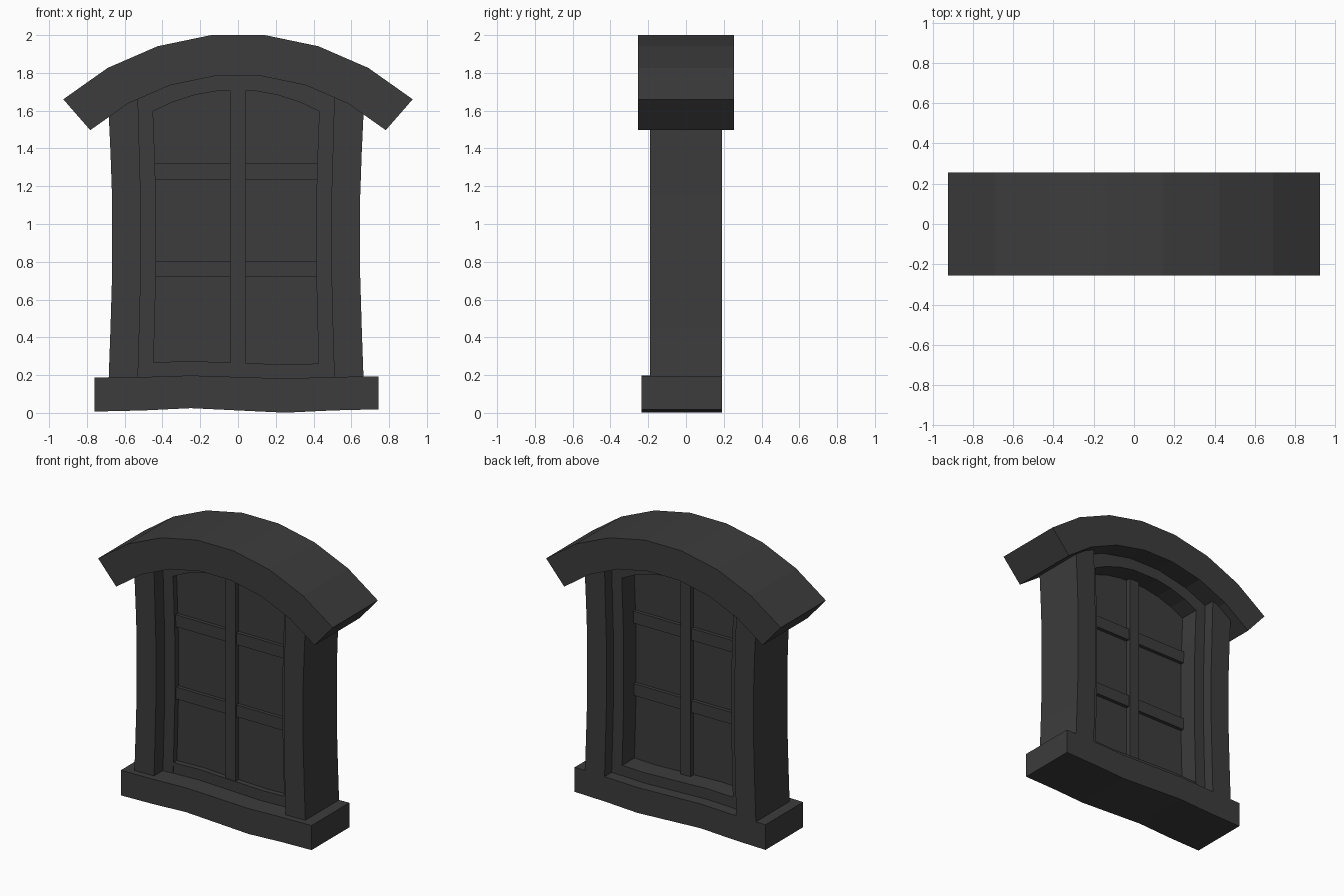
import bpy, bmesh, math

if "Cube" in bpy.data.objects:
    bpy.data.objects.remove(bpy.data.objects["Cube"])

CX = -0.01  # centre line of the window body

mat = bpy.data.materials.new("dark_grey")
mat.diffuse_color = (0.045, 0.045, 0.045, 1)
mat.use_nodes = True
mat.node_tree.nodes["Principled BSDF"].inputs["Base Color"].default_value = mat.diffuse_color


def strip(name, side_a, side_b, y0, y1):
    """Solid strip between two matching x-z polylines, from depth y0 to y1."""
    bm = bmesh.new()
    rings = []
    for a, b in zip(side_a, side_b):
        rings.append([bm.verts.new((p[0], y, p[1]))
                      for p, y in ((a, y0), (b, y0), (b, y1), (a, y1))])
    for r, s in zip(rings, rings[1:]):
        for i in range(4):
            j = (i + 1) % 4
            bm.faces.new((r[i], r[j], s[j], s[i]))
    bm.faces.new(rings[0])
    bm.faces.new(rings[-1][::-1])
    bmesh.ops.recalc_face_normals(bm, faces=bm.faces)
    me = bpy.data.meshes.new(name)
    bm.to_mesh(me)
    bm.free()
    me.materials.append(mat)
    ob = bpy.data.objects.new(name, me)
    bpy.context.collection.objects.link(ob)
    return ob


def box(name, x0, x1, y0, y1, z0, z1):
    return strip(name, [(x0, z0), (x1, z0)], [(x0, z1), (x1, z1)], y0, y1)


def under_roof(d):  # height just inside the roof underside
    return 0.6 + math.sqrt(1.2 ** 2 - d * d)


def arch(d):  # underside of the arched frame rail
    return 0.801 + math.sqrt(0.909 ** 2 - d * d)


def wave(x, z, amp):  # gentle warp of the sill
    return z - amp * math.sin(x * math.pi / 0.5) * (1 if abs(x) < 0.5 else 0.5)


# Arched roof, seven flat segments
angles = [math.radians(-41.1 + 82.2 * i / 7) for i in range(8)]
strip("roof_arch",
      [(1.19 * math.sin(a), 0.6 + 1.19 * math.cos(a)) for a in angles],
      [(1.407 * math.sin(a), 0.6 + 1.407 * math.cos(a)) for a in angles],
      -0.255, 0.255)

# Warped sill
xs = [-0.76, -0.5, -0.25, 0, 0.25, 0.5, 0.745]
strip("sill", [(x, wave(x, 0.013, 0.012)) for x in xs],
      [(x, wave(x, 0.19, 0.008)) for x in xs], -0.235, 0.19)

# Bowed side posts and frame stiles
bow = [(0.17, 1.0), (0.45, 0.45), (0.72, 0.0), (1.15, 0.0), (1.38, 0.45)]
for s, label in ((-1, "left"), (1, "right")):
    def edge(d, amp, top):
        pts = [(CX + s * (d + amp * k), z) for z, k in bow]
        return pts + [(CX + s * (d + amp), top(d + amp))]
    strip(label + "_post", edge(0.657, 0.018, under_roof),
          edge(0.505, 0.015, under_roof), -0.19, 0.19)
    strip(label + "_stile", edge(0.515, 0.015, arch),
          edge(0.425, 0.015, arch), -0.09, 0.11)

# Arched top rail of the frame
ds = [-0.53, -0.44, -0.34, -0.22, -0.1, 0.1, 0.22, 0.34, 0.44, 0.53]
strip("top_rail", [(CX + d, arch(d)) for d in ds],
      [(CX + d, under_roof(d)) for d in ds], -0.09, 0.11)

# Warped bottom rail of the frame
xs = [-0.45, -0.25, 0, 0.25, 0.43]
strip("bottom_rail", [(x, 0.15) for x in xs],
      [(x, wave(x, 0.265, 0.009)) for x in xs], -0.088, 0.108)

# Pane panel
ds = [-0.45, -0.34, -0.22, -0.1, 0.1, 0.22, 0.34, 0.45]
strip("pane", [(CX + d, 0.22) for d in ds],
      [(CX + d, arch(d) + 0.02) for d in ds], -0.05, -0.03)

# Glazing bars, proud of the pane on both faces
box("mullion", -0.04, 0.04, -0.085, 0.005, 0.22, 1.73)
for i, z in enumerate((0.72, 1.235)):
    box("cross_bar_%d" % (i + 1), -0.45, 0.43, -0.075, -0.005, z, z + 0.085)
